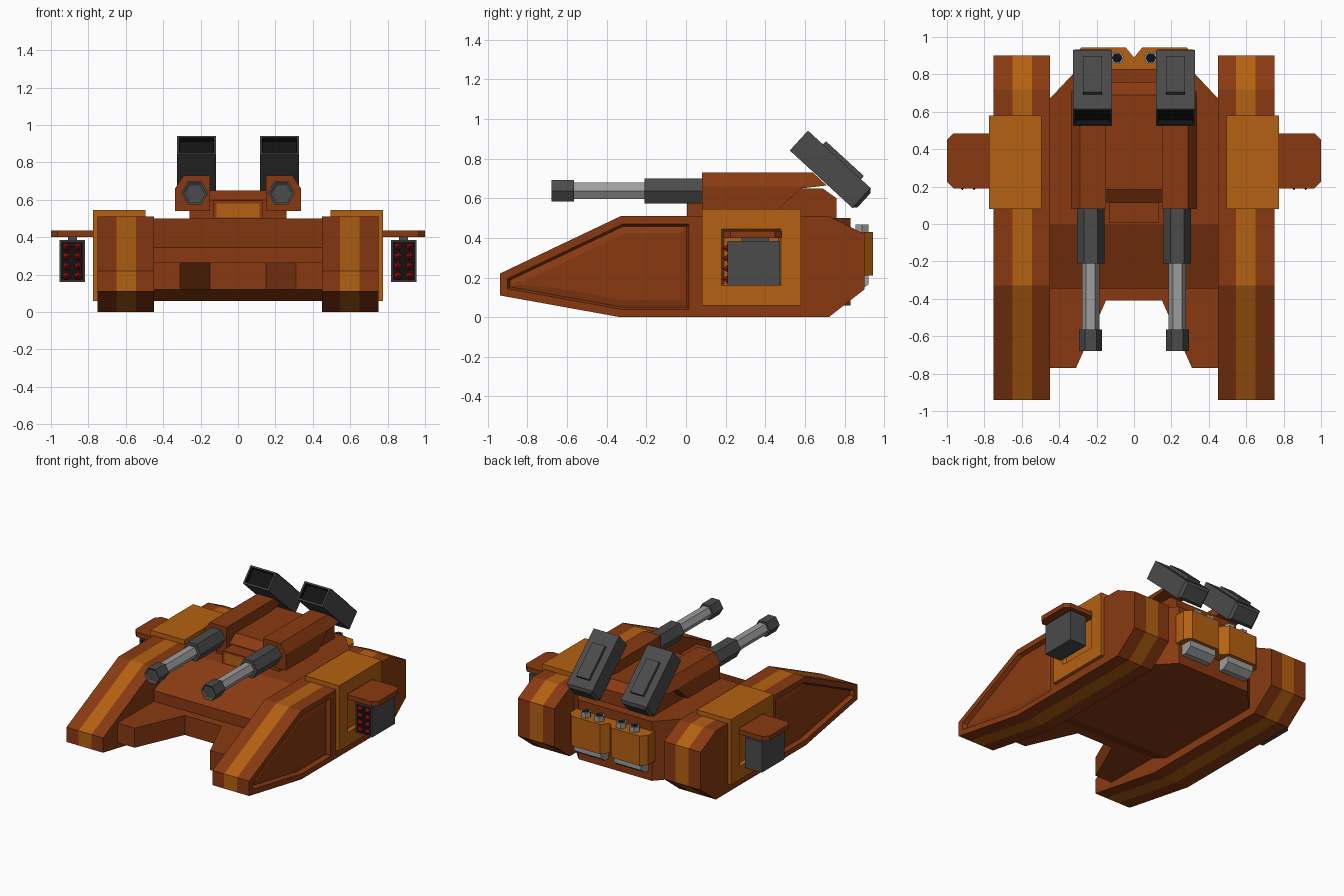
import bpy, bmesh, math
from mathutils import Matrix, Vector

cube = bpy.data.objects.get("Cube")
if cube:
    bpy.data.objects.remove(cube, do_unlink=True)


def material(name, r, g, b):
    m = bpy.data.materials.new(name)
    m.use_nodes = True
    m.diffuse_color = (r, g, b, 1)
    bsdf = next(n for n in m.node_tree.nodes if n.type == 'BSDF_PRINCIPLED')
    bsdf.inputs["Base Color"].default_value = (r, g, b, 1)
    return m


RUST = material("rust brown", 0.25, 0.042, 0.006)
ORANGE = material("burnt orange", 0.46, 0.12, 0.006)
DARK = material("dark grey", 0.07, 0.07, 0.07)
STEEL = material("steel grey", 0.34, 0.34, 0.34)
BLACK = material("black", 0.006, 0.006, 0.006)
RED = material("red", 0.4, 0.003, 0.006)


def prism(pts, axis, lo, hi, tip=1.0, bm=None):
    """Extrude a flat outline along an axis; tip scales the far end."""
    bm = bm or bmesh.new()
    mid = (sum(p[0] for p in pts) / len(pts), sum(p[1] for p in pts) / len(pts))
    put = {'x': lambda a, b, c: (c, a, b), 'y': lambda a, b, c: (a, c, b),
           'z': lambda a, b, c: (a, b, c)}[axis]
    near = [bm.verts.new(put(a, b, lo)) for a, b in pts]
    far = [bm.verts.new(put(mid[0] + (a - mid[0]) * tip, mid[1] + (b - mid[1]) * tip, hi))
           for a, b in pts]
    faces = [bm.faces.new(near), bm.faces.new(far[::-1])]
    for i in range(len(pts)):
        j = (i + 1) % len(pts)
        faces.append(bm.faces.new((near[j], near[i], far[i], far[j])))
    bmesh.ops.recalc_face_normals(bm, faces=faces)
    return bm


def box(x0, x1, y0, y1, z0, z1, bm=None):
    return prism([(x0, y0), (x1, y0), (x1, y1), (x0, y1)], 'z', z0, z1, bm=bm)


def hexagon(a, b, r):
    return [(a + r * math.cos(i * math.pi / 3), b + r * math.sin(i * math.pi / 3))
            for i in range(6)]


def slice_off(bm, co, no):
    """Cut away everything beyond a plane and cap the cut."""
    bmesh.ops.bisect_plane(bm, geom=bm.verts[:] + bm.edges[:] + bm.faces[:],
                           plane_co=co, plane_no=no, clear_outer=True)
    bmesh.ops.holes_fill(bm, edges=[e for e in bm.edges if e.is_boundary])
    bmesh.ops.recalc_face_normals(bm, faces=bm.faces[:])


def face_toward(bm, direction):
    d = Vector(direction)
    bm.normal_update()
    return max((f for f in bm.faces if f.normal.dot(d) > 0.9),
               key=lambda f: f.calc_center_median().dot(d))


def inset(bm, face, thickness, depth=0.0):
    bmesh.ops.inset_individual(bm, faces=[face], thickness=thickness, depth=depth,
                               use_even_offset=True)


def finish(name, bm, *mats, mirror=True):
    mesh = bpy.data.meshes.new(name)
    bm.to_mesh(mesh)
    bm.free()
    for m in mats:
        mesh.materials.append(m)
    ob = bpy.data.objects.new(name, mesh)
    bpy.context.scene.collection.objects.link(ob)
    if mirror:
        ob.modifiers.new("Mirror", 'MIRROR').use_mirror_merge = False
    return ob


# Hull with sloped nose and clipped rear corners
bm = prism([(-0.345, 0.12), (-0.345, 0.345), (0, 0.5), (0.83, 0.5), (0.83, 0.06), (-0.2, 0.06)],
           'x', -0.45, 0.45)
for s in (-1, 1):
    slice_off(bm, (s * 0.45, 0.67, 0), (s * 0.16, 0.15, 0))
finish("hull", bm, RUST, mirror=False)

# Forked front ledge
half = [(0.15, -0.41), (0.31, -0.77), (0.45, -0.77), (0.45, -0.3)]
finish("front_ledge", prism(half + [(-x, y) for x, y in half[::-1]], 'z', 0.12, 0.265),
       RUST, mirror=False)

# Side pods: painted stripe all round and a stepped recess outside
bm = prism([(-0.94, 0.11), (-0.94, 0.22), (-0.33, 0.51), (0.72, 0.51),
            (0.9, 0.42), (0.9, 0.14), (0.72, 0), (-0.33, 0)], 'x', 0.45, 0.75)
for co, no in (((0.545, 0, 0), (1, 0, 0)), ((0.65, 0, 0), (1, 0, 0)), ((0, 0.055, 0), (0, 1, 0))):
    bmesh.ops.bisect_plane(bm, geom=bm.verts[:] + bm.edges[:] + bm.faces[:],
                           plane_co=co, plane_no=no)
for f in bm.faces:
    f.material_index = int(0.545 < f.calc_center_median().x < 0.65)
bm.normal_update()
panel = min((f for f in bm.faces if f.normal.x > 0.9), key=lambda f: f.calc_center_median().y)
inset(bm, panel, 0.04)
inset(bm, panel, 0.012, -0.03)
inset(bm, panel, 0.035, 0.01)
finish("side_pods", bm, RUST, ORANGE)

# Armour boxes with a square recess
bm = box(0.495, 0.775, 0.08, 0.58, 0.06, 0.545)
side = face_toward(bm, (1, 0, 0))
inset(bm, side, 0.1)
inset(bm, side, 0.012, -0.02)
finish("armour_boxes", bm, ORANGE)

# Stub wings and their rocket launchers
finish("stub_wings", prism([(0.75, 0.19), (0.965, 0.19), (1, 0.225), (1, 0.45),
                            (0.965, 0.485), (0.75, 0.485)], 'z', 0.4, 0.435), RUST)
finish("wing_pylons", box(0.86, 0.91, 0.28, 0.42, 0.37, 0.41), DARK)
bm = box(0.818, 0.955, 0.21, 0.475, 0.16, 0.385)
front = face_toward(bm, (0, -1, 0))
inset(bm, front, 0.008)
front.material_index = 1
finish("rocket_launchers", bm, DARK, BLACK)
bm = bmesh.new()
for x in (0.855, 0.918):
    for row in range(4):
        prism(hexagon(x, 0.193 + row * 0.052, 0.022), 'y', 0.212, 0.182, tip=0.1, bm=bm)
finish("rocket_tips", bm, RED)

# Turret body and forward sensor
finish("turret_body", prism([(0.115, 0.49), (0.115, 0.6), (0.185, 0.65), (0.69, 0.65),
                             (0.76, 0.6), (0.76, 0.49)], 'x', -0.26, 0.26), RUST, mirror=False)
bm = box(-0.13, 0.13, 0.005, 0.13, 0.49, 0.595)
front = face_toward(bm, (0, -1, 0))
inset(bm, front, 0.015)
front.material_index = 1
finish("sensor_block", bm, RUST, ORANGE, mirror=False)

# Gun housings with a chamfered outer shoulder
bm = prism([(0.08, 0.54), (0.08, 0.73), (0.64, 0.73), (0.71, 0.665), (0.58, 0.65), (0.46, 0.54)],
           'x', 0.15, 0.337)
slice_off(bm, (0.337, 0, 0.66), (0.07, 0, 0.047))
finish("gun_housings", bm, RUST)

# Twin guns
for name, r, y0, y1, mat in (("gun_sleeves", 0.073, -0.21, 0.1, DARK),
                             ("gun_barrels", 0.047, -0.6, -0.2, STEEL),
                             ("gun_muzzles", 0.062, -0.68, -0.565, DARK)):
    bm = prism(hexagon(0.232, 0.638, r), 'y', y0, y1)
    if name == "gun_muzzles":
        inset(bm, face_toward(bm, (0, -1, 0)), 0.015, -0.01)
    finish(name, bm, mat)

# Tilted missile boxes with open fronts and a raised top rib
tilt = Matrix.Translation((0.222, 0.734, 0.741)) @ Matrix.Rotation(math.radians(-42.5), 4, 'X')
bm = box(-0.105, 0.105, -0.223, 0.223, -0.068, 0.068)
bmesh.ops.bevel(bm, geom=list(face_toward(bm, (0, 1, 0)).edges), offset=0.018,
                segments=1, affect='EDGES')
front = face_toward(bm, (0, -1, 0))
inset(bm, front, 0.012)
inset(bm, front, 0.002, -0.03)
front.material_index = 1
for f in {g for e in front.edges for g in e.link_faces}:
    f.material_index = 1
bm.transform(tilt)
finish("missile_boxes", bm, DARK, BLACK)
bm = box(-0.052, 0.052, -0.12, 0.14, 0.06, 0.09)
bm.transform(tilt)
finish("missile_ribs", bm, DARK)

# Rear engine covers, lower vents and exhaust pipes
finish("engine_covers", prism([(0, 0.82), (0, 0.89), (0.045, 0.945), (0.28, 0.945),
                               (0.32, 0.9), (0.32, 0.82)], 'z', 0.21, 0.43), ORANGE)
finish("lower_vents", prism([(0.82, 0.22), (0.92, 0.22), (0.92, 0.165), (0.87, 0.13),
                             (0.82, 0.13)], 'x', 0.055, 0.275), STEEL)
bm = bmesh.new()
for x in (0.09, 0.2):
    prism(hexagon(x, 0.888, 0.038), 'z', 0.4, 0.467, bm=bm)
bm.normal_update()
for f in [f for f in bm.faces if f.normal.z > 0.9]:
    inset(bm, f, 0.008)
    f.material_index = 1
finish("exhaust_pipes", bm, STEEL, BLACK)
